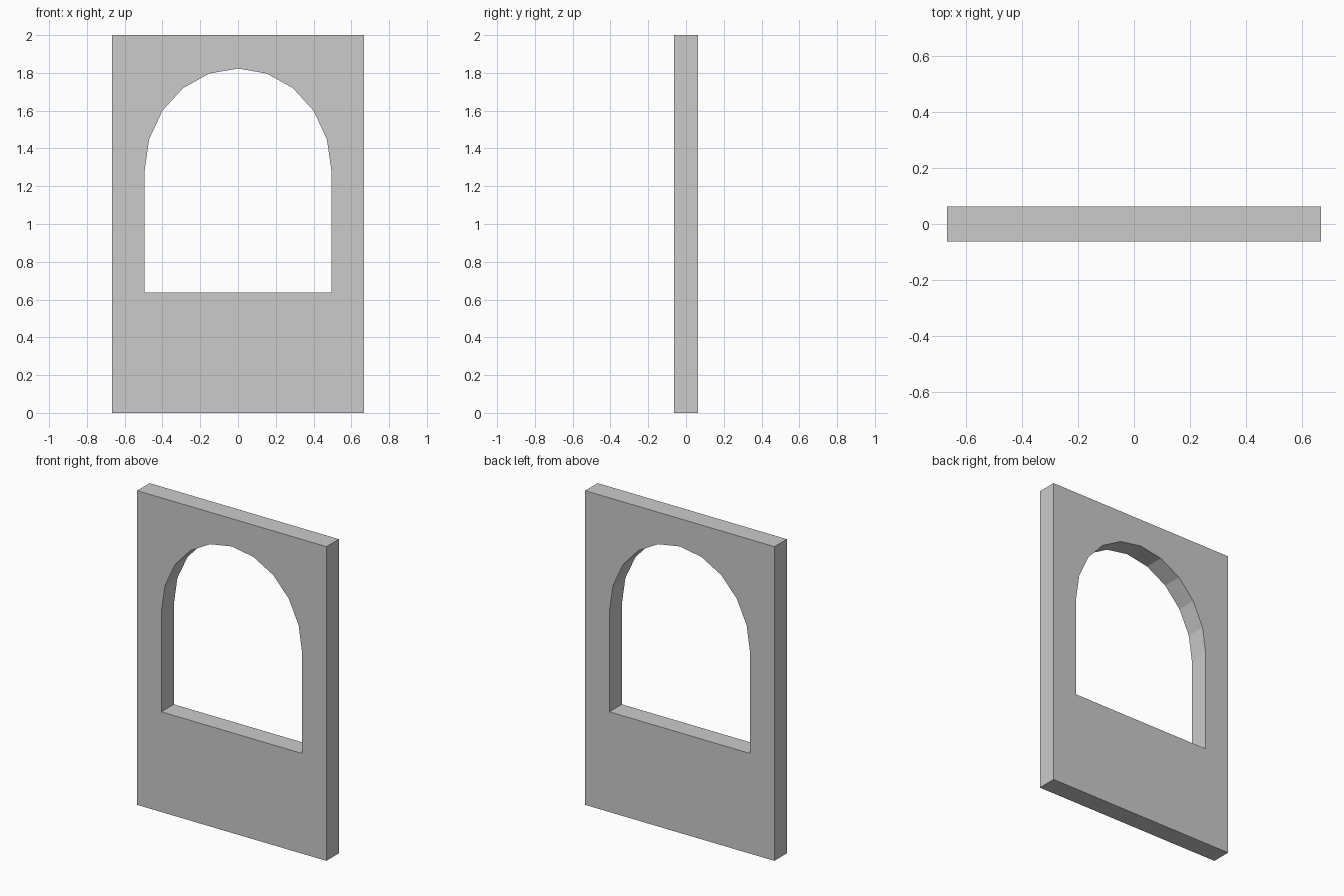
import bpy, bmesh
from math import sin, cos, radians

if "Cube" in bpy.data.objects:
    bpy.data.objects.remove(bpy.data.objects["Cube"])

W, H, D = 0.666, 2.0, 0.0625            # wall half width, height, half depth
OW, SILL, SPRING, RISE = 0.495, 0.638, 1.28, 0.543   # opening

# Half outline of the wall with its arched opening (ten-segment half ellipse)
arch = [(OW * sin(radians(18 * i)), SPRING + RISE * cos(radians(18 * i))) for i in range(6)]
outline = [(0, 0), (W, 0), (W, H), (0, H)] + arch + [(OW, SILL), (0, SILL)]

bm = bmesh.new()
front = [bm.verts.new((x, -D, z)) for x, z in outline]
back = [bm.verts.new((x, D, z)) for x, z in outline]
bm.faces.new(front)
bm.faces.new(back[::-1])
n = len(outline)
for i in range(n):
    j = (i + 1) % n
    # Leave the centre seam open for the mirror
    if abs(outline[i][0]) > 1e-6 or abs(outline[j][0]) > 1e-6:
        bm.faces.new((front[j], front[i], back[i], back[j]))
bmesh.ops.recalc_face_normals(bm, faces=bm.faces)

mesh = bpy.data.meshes.new("arched_window_wall")
bm.to_mesh(mesh)
bm.free()
wall = bpy.data.objects.new("arched_window_wall", mesh)
bpy.context.collection.objects.link(wall)

# Mirror the half wall across x = 0
mirror = wall.modifiers.new("mirror", 'MIRROR')
mirror.use_clip = True
